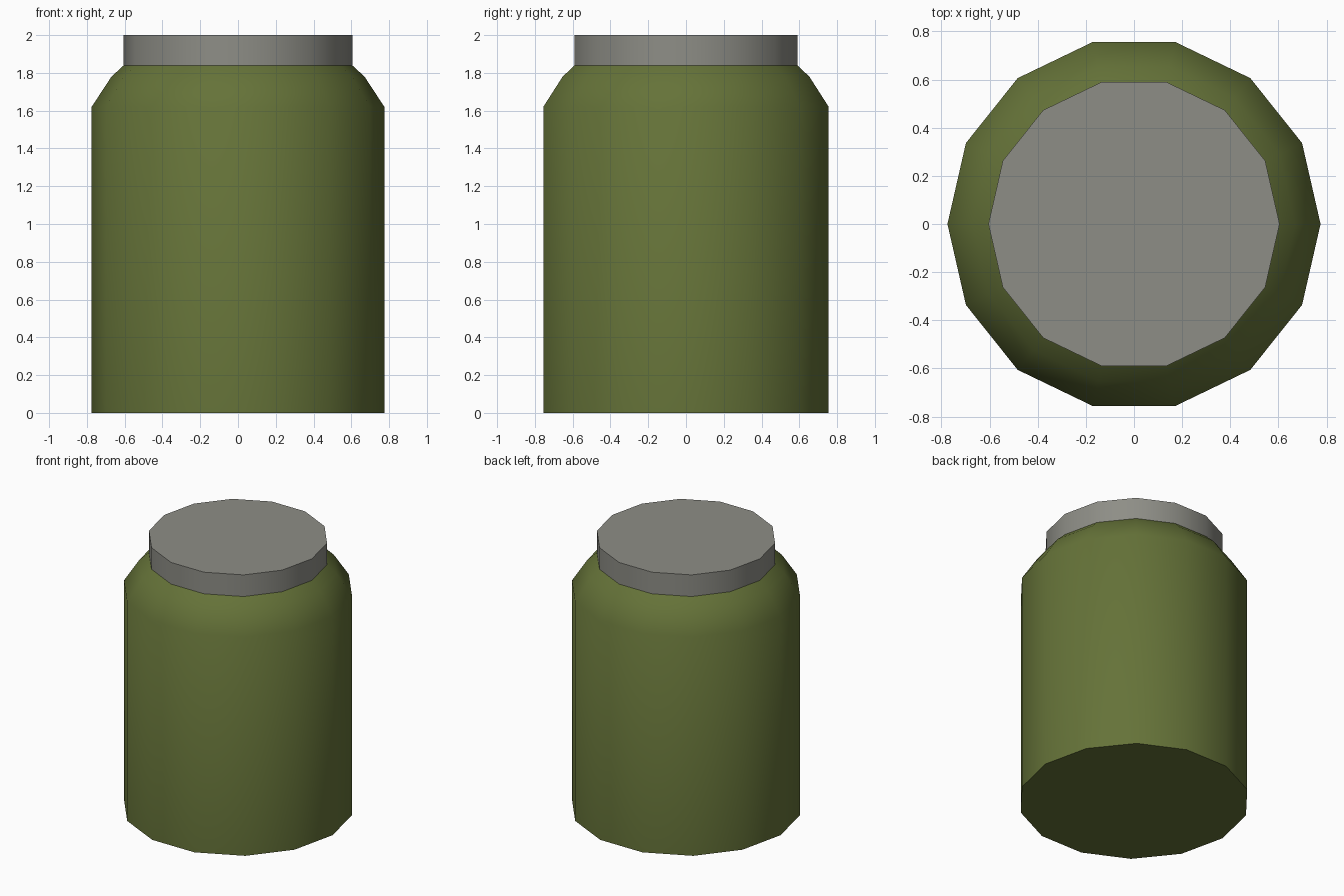
import bpy, bmesh
from math import cos, sin, tau, radians

if "Cube" in bpy.data.objects:
    bpy.data.objects.remove(bpy.data.objects["Cube"])

SIDES = 14


def material(name, color):
    mat = bpy.data.materials.new(name)
    mat.diffuse_color = color
    mat.use_nodes = True
    mat.node_tree.nodes["Principled BSDF"].inputs["Base Color"].default_value = mat.diffuse_color
    return mat


def lathe(name, profile, mat=None):
    """Stack 14-sided rings from (radius, z) points and cap both ends."""
    bm = bmesh.new()
    rings = [[bm.verts.new((r * cos(tau * i / SIDES), r * sin(tau * i / SIDES), z))
              for i in range(SIDES)] for r, z in profile]
    for low, high in zip(rings, rings[1:]):
        for i in range(SIDES):
            j = (i + 1) % SIDES
            bm.faces.new((low[i], low[j], high[j], high[i]))
    bm.faces.new(rings[0][::-1])
    bm.faces.new(rings[-1])
    mesh = bpy.data.meshes.new(name)
    bm.to_mesh(mesh)
    bm.free()
    obj = bpy.data.objects.new(name, mesh)
    bpy.context.collection.objects.link(obj)
    if mat:
        mesh.materials.append(mat)
    # Smooth sides, crisp rims
    bpy.ops.object.select_all(action='DESELECT')
    obj.select_set(True)
    bpy.context.view_layer.objects.active = obj
    bpy.ops.object.shade_smooth_by_angle(angle=radians(40))
    return obj


# Jar body with sloped shoulder
lathe("jar_body", [(0.775, 0), (0.775, 1.62), (0.67, 1.78), (0.605, 1.84)],
      material("olive_green", (0.13, 0.17, 0.04, 1)))

# Lid
lathe("lid", [(0.605, 1.84), (0.605, 2.0)],
      material("lid_grey", (0.27, 0.27, 0.24, 1)))
